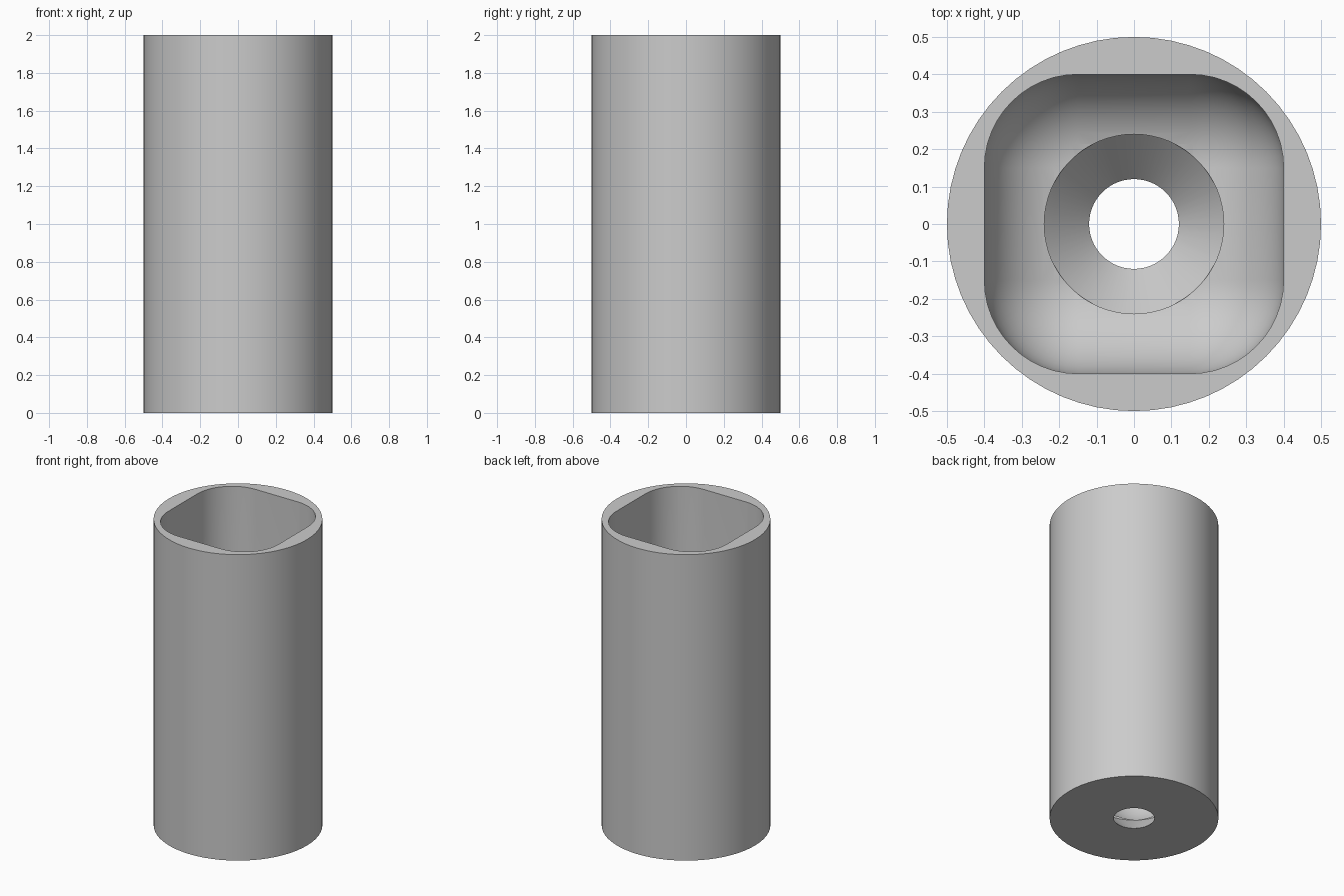
import bpy, bmesh
from math import cos, sin, pi

if "Cube" in bpy.data.objects:
    bpy.data.objects.remove(bpy.data.objects["Cube"])

HEIGHT, RADIUS = 2.0, 0.5
POCKET_HALF, FILLET, FLOOR = 0.4, 0.25, 0.125
HOLE, SINK = 0.12, 0.24
SEGMENTS, STEPS = 64, 12

grey = bpy.data.materials.new("plain_grey")
grey.use_nodes = True
grey.diffuse_color = (0.6, 0.6, 0.6, 1)
grey.node_tree.nodes["Principled BSDF"].inputs["Base Color"].default_value = (0.6, 0.6, 0.6, 1)


def circle(radius, z):
    angles = [2 * pi * i / SEGMENTS for i in range(SEGMENTS)]
    return [(radius * cos(a), radius * sin(a), z) for a in angles]


def rounded_square(core, radius, z):
    points = []
    for quarter in range(4):
        mid = (quarter + 0.5) * pi / 2
        cx, cy = core * 2 ** 0.5 * cos(mid), core * 2 ** 0.5 * sin(mid)
        for i in range(STEPS + 1):
            a = (quarter + i / STEPS) * pi / 2
            points.append((cx + radius * cos(a), cy + radius * sin(a), z))
    return points


def loft(name, rings):
    """Solid skinned through equal rings, capped at both ends."""
    bm = bmesh.new()
    loops = [[bm.verts.new(p) for p in ring] for ring in rings]
    n = len(loops[0])
    for low, high in zip(loops, loops[1:]):
        for i in range(n):
            j = (i + 1) % n
            bm.faces.new((low[i], low[j], high[j], high[i]))
    bm.faces.new(loops[0][::-1])
    bm.faces.new(loops[-1])
    bmesh.ops.remove_doubles(bm, verts=bm.verts, dist=1e-5)
    bmesh.ops.recalc_face_normals(bm, faces=bm.faces)
    mesh = bpy.data.meshes.new(name)
    bm.to_mesh(mesh)
    bm.free()
    mesh.materials.append(grey)
    obj = bpy.data.objects.new(name, mesh)
    bpy.context.collection.objects.link(obj)
    return obj


# Round outer body
body = loft("round_body", [circle(RADIUS, 0), circle(RADIUS, HEIGHT)])

# Rounded square pocket with a filleted floor
core = POCKET_HALF - FILLET
rings = []
for i in range(STEPS + 1):
    t = pi / 2 * i / STEPS
    rings.append(rounded_square(core, FILLET * sin(t), FLOOR + FILLET * (1 - cos(t))))
rings.append(rounded_square(core, FILLET, HEIGHT + 0.1))
pocket = loft("pocket_cutter", rings)

# Countersunk hole through the floor
slope = (SINK - HOLE) / FLOOR
drain = loft("hole_cutter", [circle(HOLE - 0.1 * slope, -0.1), circle(SINK, FLOOR),
                             circle(SINK, FLOOR + 0.3)])

# Cut both openings, then discard the cutters
bpy.context.view_layer.objects.active = body
body.select_set(True)
for cutter in (pocket, drain):
    cutter.hide_render = True
    cut = body.modifiers.new(cutter.name, "BOOLEAN")
    cut.operation, cut.solver, cut.object = "DIFFERENCE", "EXACT", cutter
    bpy.ops.object.modifier_apply(modifier=cut.name)
    bpy.data.objects.remove(cutter)

bpy.ops.object.shade_smooth_by_angle(angle=pi / 6)
